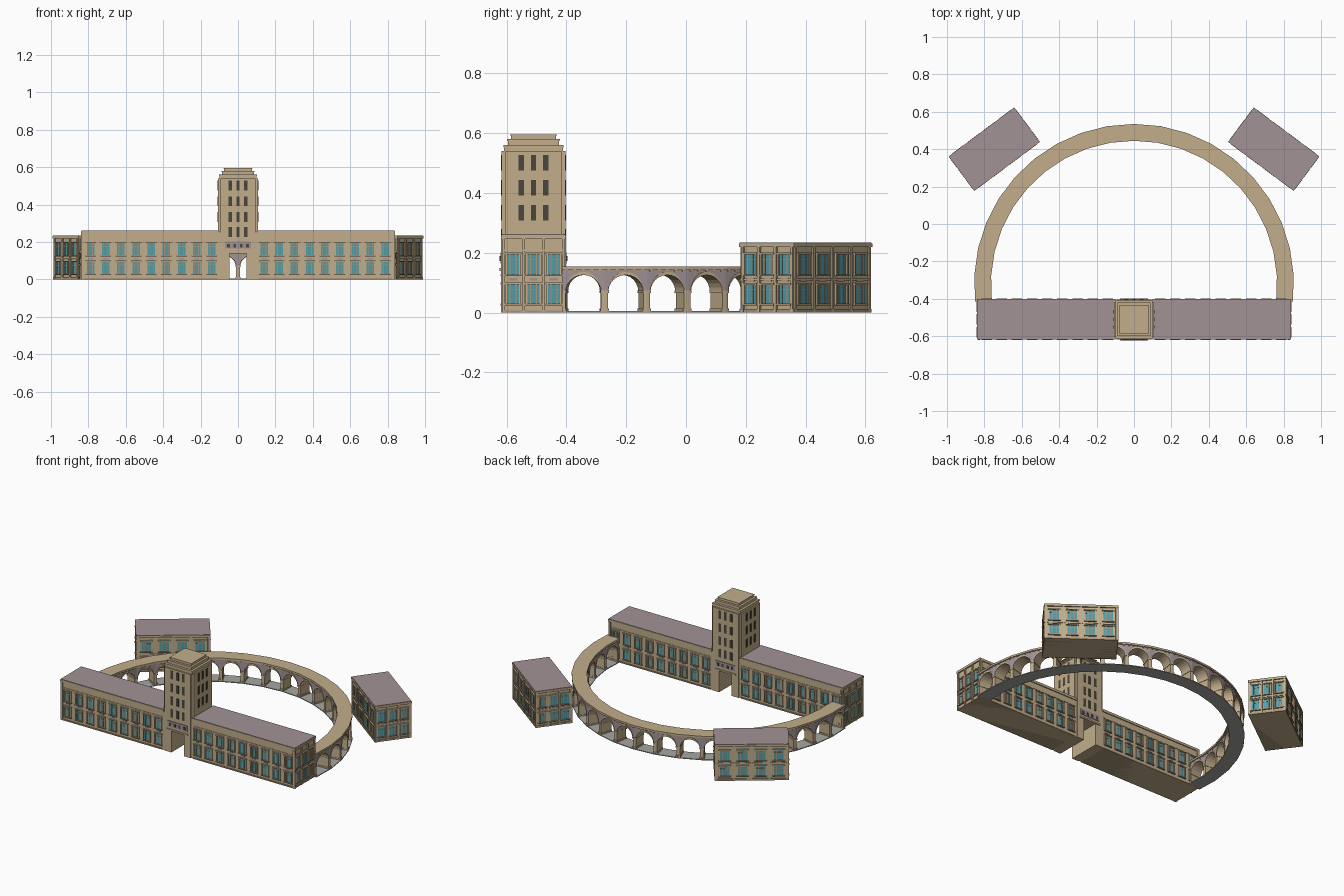
import bpy, bmesh, math
from mathutils import Matrix, Vector

if "Cube" in bpy.data.objects:
    bpy.data.objects.remove(bpy.data.objects["Cube"])


def material(name, rgb):
    m = bpy.data.materials.new(name)
    m.diffuse_color = (*rgb, 1)
    m.use_nodes = True
    m.node_tree.nodes["Principled BSDF"].inputs["Base Color"].default_value = m.diffuse_color
    return m


STONE = material("warm stone", (0.54, 0.42, 0.26))
TRIM = material("dark stone trim", (0.40, 0.30, 0.19))
ROOF = material("mauve roof", (0.36, 0.29, 0.30))
GLASS = material("teal glass", (0.09, 0.32, 0.37))
DARK = material("dark window", (0.07, 0.06, 0.045))
PAVING = material("grey paving", (0.38, 0.38, 0.36))

parts = {}


def mesh_for(part, mat):
    if part not in parts:
        parts[part] = (bmesh.new(), mat)
    return parts[part][0]


def box(part, mat, x0, x1, y0, y1, z0, z1, M=Matrix()):
    size = Matrix.Diagonal((x1 - x0, y1 - y0, z1 - z0, 1))
    mid = Matrix.Translation(((x0 + x1) / 2, (y0 + y1) / 2, (z0 + z1) / 2))
    bmesh.ops.create_cube(mesh_for(part, mat), size=1, matrix=M @ mid @ size)


def place(x, y, deg):
    return Matrix.Translation((x, y, 0)) @ Matrix.Rotation(math.radians(deg), 4, 'Z')


def window(name, x, z0, z1, w, M):
    """Glazed window on a wall whose outside is local -y."""
    h = w / 2
    box(name + "_glass", GLASS, x - h, x + h, -0.002, 0.001, z0, z1, M)
    for s in (-1, 1):
        box(name + "_frames", STONE, x + s * h - 0.003, x + s * h + 0.003, -0.007, 0.001, z0, z1, M)
        box(name + "_mullions", TRIM, x + s * w * 0.22 - 0.0018, x + s * w * 0.22 + 0.0018,
            -0.004, 0.001, z0, z1, M)
    box(name + "_mullions", TRIM, x - h, x + h, -0.004, 0.001, z1 - 0.018, z1 - 0.0155, M)
    box(name + "_sills", TRIM, x - h - 0.005, x + h + 0.005, -0.009, 0.001, z0 - 0.006, z0, M)
    box(name + "_frames", STONE, x - h - 0.005, x + h + 0.005, -0.009, 0.001, z1, z1 + 0.006, M)


def facade(name, xs, w, rows, M, pilasters=(), top=0.24):
    for x in xs:
        for z0, z1 in rows:
            window(name, x, z0, z1, w, M)
        # small mauve panel between the storeys
        box(name + "_panels", ROOF, x - w * 0.3, x + w * 0.3, -0.003, 0.001,
            rows[0][1] + 0.012, rows[1][0] - 0.012, M)
    for x in pilasters:
        box(name + "_pilasters", STONE, x - 0.005, x + 0.005, -0.007, 0.001, 0, top, M)


# Long main block, in two halves either side of the passage
CY = -0.51
ROWS = ((0.03, 0.095), (0.128, 0.195))
xs = [0.14 + 0.081 * i for i in range(9)]
for s in (-1, 1):
    a, b = sorted((s * 0.045, s * 0.832))
    box("main_walls", STONE, a, b, CY - 0.102, CY + 0.102, 0, 0.25)
    a, b = sorted((s * 0.10, s * 0.84))
    box("main_cornice", STONE, a, b, CY - 0.108, CY + 0.108, 0.246, 0.26)
    a, b = sorted((s * 0.105, s * 0.838))
    box("main_roof", ROOF, a, b, CY - 0.106, CY + 0.106, 0.26, 0.263)
    # string course, plinth and end wall
    a, b = sorted((s * 0.11, s * 0.836))
    box("main_plinth", TRIM, a, b, CY - 0.106, CY + 0.106, 0, 0.008)
    box("main_string_course", STONE, a, b, CY - 0.105, CY + 0.105, 0.206, 0.212)
    end = place(s * 0.832, CY, 90 * s)
    facade("main_end", [-0.068, 0, 0.068], 0.046, ROWS, end, (-0.1, -0.034, 0.034, 0.1), 0.246)
for face, M in (("main_front", place(0, CY - 0.102, 0)), ("main_rear", place(0, CY + 0.102, 180))):
    facade(face, xs + [-x for x in xs], 0.046, ROWS, M, (-0.828, 0.828), 0.246)

# Tower: cross-shaped shaft giving notched corners, over an open passage
for hx, hy in ((0.107, 0.094), (0.094, 0.107)):
    box("tower_shaft", STONE, -hx, hx, CY - hy, CY + hy, 0.142, 0.54)
    for s in (-1, 1):
        a, b = sorted((s * 0.045, s * hx))
        box("tower_base", STONE, a, b, CY - hy, CY + hy, 0, 0.142)
for h, z0, z1, m in ((0.098, 0.54, 0.552, STONE), (0.101, 0.552, 0.560, STONE),
                     (0.086, 0.560, 0.575, STONE), (0.089, 0.575, 0.580, STONE),
                     (0.075, 0.580, 0.592, STONE), (0.078, 0.592, 0.596, STONE)):
    box("tower_stepped_top", m, -h, h, CY - h, CY + h, z0, z1)

for deg in (0, 90, 180, 270):
    M = place(0, CY, deg) @ Matrix.Translation((0, -0.107, 0))
    for z in (0.228, 0.308, 0.392, 0.476):
        if deg in (90, 270) and z < 0.26:
            continue
        for x in (-0.041, 0, 0.041):
            box("tower_windows", DARK, x - 0.009, x + 0.009, -0.002, 0.001, z, z + 0.052, M)
    if deg in (0, 180):
        # balcony panel and lintel above the passage
        box("tower_panel", ROOF, -0.07, 0.07, -0.004, 0.001, 0.165, 0.202, M)
        for x in (-0.051, -0.017, 0.017, 0.051):
            box("tower_panel_lights", DARK, x - 0.007, x + 0.007, -0.006, 0.001, 0.172, 0.190, M)
        box("passage_lintel", STONE, -0.075, 0.075, -0.006, 0.001, 0.140, 0.150, M)

# Two turned pavilions
for s in (-1, 1):
    P = place(s * 0.747, 0.40, -s * 36.7)
    hx, hy = 0.211, 0.107
    box("pavilion_walls", STONE, -hx, hx, -hy, hy, 0, 0.225, P)
    box("pavilion_cornice", STONE, -hx - 0.008, hx + 0.008, -hy - 0.008, hy + 0.008, 0.219, 0.232, P)
    box("pavilion_roof", ROOF, -hx - 0.006, hx + 0.006, -hy - 0.006, hy + 0.006, 0.232, 0.235, P)
    box("pavilion_plinth", TRIM, -hx - 0.006, hx + 0.006, -hy - 0.006, hy + 0.006, 0, 0.012, P)
    box("pavilion_string_course", STONE, -hx - 0.005, hx + 0.005, -hy - 0.005, hy + 0.005,
        0.108, 0.114, P)
    rows = ((0.03, 0.093), (0.128, 0.195))
    for deg, out, half, n in ((0, hy, hx, 4), (180, hy, hx, 4), (90, hx, hy, 3), (270, hx, hy, 3)):
        M = P @ place(0, 0, deg) @ Matrix.Translation((0, -out, 0))
        step = 2 * half / n
        centres = [-half + step * (i + 0.5) for i in range(n)]
        edges = [(-half + 0.004) + (2 * half - 0.008) * i / n for i in range(n + 1)]
        facade("pavilion", centres, 0.05 if n == 3 else 0.062, rows, M, edges, 0.219)

# Curved arcade: position t counts bays from the middle, straight within a bay
RY, PITCH, BAYS = -0.32, math.radians(9.64), 10


def ring(t, r, z):
    k = math.floor(t)

    def corner(i):
        a = math.pi / 2 - i * PITCH
        return Vector((r * math.cos(a), RY + r * math.sin(a), z))
    return corner(k).lerp(corner(k + 1), t - k)


def sweep(part, mat, cols, r0, r1):
    """Solid strip along the ring; cols are (t, low z, high z)."""
    bm = mesh_for(part, mat)
    rows = [[bm.verts.new(ring(t, r, z)) for r, z in ((r0, lo), (r1, lo), (r1, hi), (r0, hi))]
            for t, lo, hi in cols]
    for p, q in zip(rows, rows[1:]):
        for i in range(4):
            j = (i + 1) % 4
            bm.faces.new((p[i], p[j], q[j], q[i]))
    bm.faces.new(rows[0])
    bm.faces.new(rows[-1][::-1])


SPRING, HALF, ARC = 0.07, 0.42, 0.057
whole = range(-BAYS, BAYS + 1)
sweep("arcade_paving", PAVING, [(k, 0, 0.005) for k in whole], 0.765, 0.855)
sweep("arcade_top", STONE, [(k, 0.143, 0.155) for k in whole], 0.765, 0.855)
for b in range(-BAYS, BAYS):
    arc = [(math.cos(math.pi * i / 12), math.sin(math.pi * i / 12)) for i in range(12, -1, -1)]
    mid = b + 0.5
    wall = [(mid + HALF * c, SPRING + ARC * s, 0.144) for c, s in arc]
    sweep("arcade_spandrels", ROOF, [(b, SPRING, 0.144)] + wall + [(b + 1, SPRING, 0.144)], 0.772, 0.848)
    # stone arch ring, running through to line the soffit
    band = [(mid + HALF * c * 0.985, SPRING + (ARC - 0.001) * s,
             SPRING + 0.001 + (ARC + 0.009) * s) for c, s in arc]
    sweep("arcade_arch_rings", STONE, band, 0.769, 0.851)
    # dentils below the top course
    for i in range(5):
        t = b + 0.1 + 0.2 * i
        sweep("arcade_dentils", TRIM, [(t - 0.03, 0.137, 0.143), (t + 0.03, 0.137, 0.143)], 0.769, 0.851)
for k in whole:
    a = k - 0.08 if k > -BAYS else k
    c = k + 0.08 if k < BAYS else k
    for name, z0, z1, g, r in (("arcade_piers", 0.005, 0.072, 0, 0), ("arcade_pier_bases", 0.005, 0.014, 0.02, 0.003),
                               ("arcade_capitals", 0.066, 0.074, 0.02, 0.003)):
        lo, hi = max(a - g, -BAYS), min(c + g, BAYS)
        sweep(name, STONE, [(lo, z0, z1), (k, z0, z1), (hi, z0, z1)] if lo < k < hi
              else [(lo, z0, z1), (hi, z0, z1)], 0.772 - r, 0.848 + r)

# Turn every collected part into an object
for name, (bm, mat) in parts.items():
    bmesh.ops.recalc_face_normals(bm, faces=bm.faces)
    me = bpy.data.meshes.new(name)
    bm.to_mesh(me)
    bm.free()
    me.materials.append(mat)
    bpy.context.collection.objects.link(bpy.data.objects.new(name, me))
